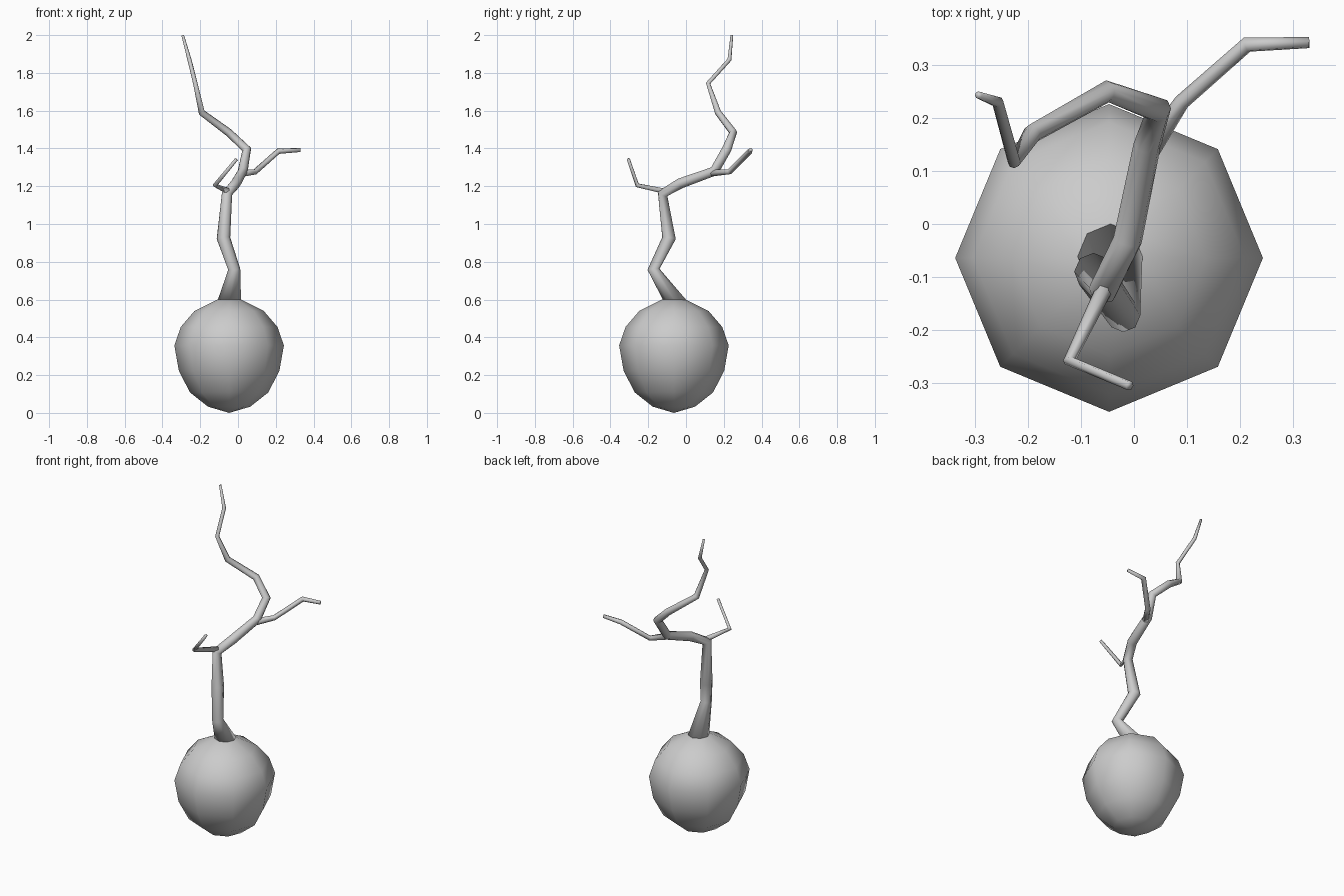
import bpy, bmesh, math
from mathutils import Vector

if "Cube" in bpy.data.objects:
    bpy.data.objects.remove(bpy.data.objects["Cube"])


def finish(name, bm):
    bmesh.ops.recalc_face_normals(bm, faces=bm.faces)
    for f in bm.faces:
        f.smooth = True
    mesh = bpy.data.meshes.new(name)
    bm.to_mesh(mesh)
    bm.free()
    obj = bpy.data.objects.new(name, mesh)
    bpy.context.collection.objects.link(obj)
    return obj


def bridge(bm, a, b):
    n = len(a)
    for i in range(n):
        bm.faces.new((a[i], a[(i + 1) % n], b[(i + 1) % n], b[i]))


def tube(name, path, sides, start_dir=None):
    """Tapered tube through (x, y, z, radius) points, mitred at the bends."""
    bm = bmesh.new()
    pts = [Vector(p[:3]) for p in path]
    dirs = [(b - a).normalized() for a, b in zip(pts, pts[1:])]
    side = Vector((1, 0, 0))
    rings = []
    for i, p in enumerate(pts):
        before, after = dirs[max(i - 1, 0)], dirs[min(i, len(dirs) - 1)]
        t = (before + after).normalized()
        if i == 0 and start_dir:
            t = Vector(start_dir)
        side = (side - t * side.dot(t)).normalized()
        up = t.cross(side)
        r = path[i][3]
        rings.append([bm.verts.new(p + r * (side * math.cos(a) + up * math.sin(a)))
                      for a in (2 * math.pi * k / sides for k in range(sides))])
    for a, b in zip(rings, rings[1:]):
        bridge(bm, a, b)
    bm.faces.new(rings[0])
    bm.faces.new(rings[-1])
    return finish(name, bm)


# Round bulb at the foot: eight-sided turned profile
bm = bmesh.new()
cx, cy = -0.047, -0.064
profile = [(0.112, 0.033), (0.207, 0.108), (0.266, 0.222), (0.29, 0.357),
           (0.256, 0.455), (0.183, 0.54), (0.063, 0.60)]
rings = [[bm.verts.new((cx + r * math.cos(k * math.pi / 4),
                        cy + r * math.sin(k * math.pi / 4), z)) for k in range(8)]
         for r, z in profile]
for a, b in zip(rings, rings[1:]):
    bridge(bm, a, b)
pole = bm.verts.new((cx, cy, 0.0))
for k in range(8):
    bm.faces.new((pole, rings[0][(k + 1) % 8], rings[0][k]))
bm.faces.new(rings[-1])
finish("bulb", bm)

# Crooked trunk running up to the top twig
tube("trunk", [
    (-0.046, -0.058, 0.595, 0.062), (-0.02, -0.172, 0.76, 0.032),
    (-0.077, -0.09, 0.925, 0.036), (-0.058, -0.124, 1.16, 0.028),
    (-0.012, -0.03, 1.215, 0.028), (0.025, 0.15, 1.28, 0.026),
    (0.046, 0.215, 1.395, 0.025), (-0.05, 0.25, 1.485, 0.021),
    (-0.192, 0.17, 1.59, 0.018), (-0.226, 0.117, 1.745, 0.012),
    (-0.257, 0.23, 1.87, 0.011), (-0.293, 0.243, 2.0, 0.007)],
    8, (0, 0, 1))

# Side branches
tube("right_branch", [
    (0.03, 0.14, 1.27, 0.02), (0.09, 0.23, 1.276, 0.015),
    (0.213, 0.338, 1.385, 0.015), (0.33, 0.342, 1.392, 0.011)], 6)
tube("left_branch", [
    (-0.055, -0.12, 1.175, 0.016), (-0.122, -0.258, 1.205, 0.012),
    (-0.008, -0.305, 1.343, 0.009)], 6)
